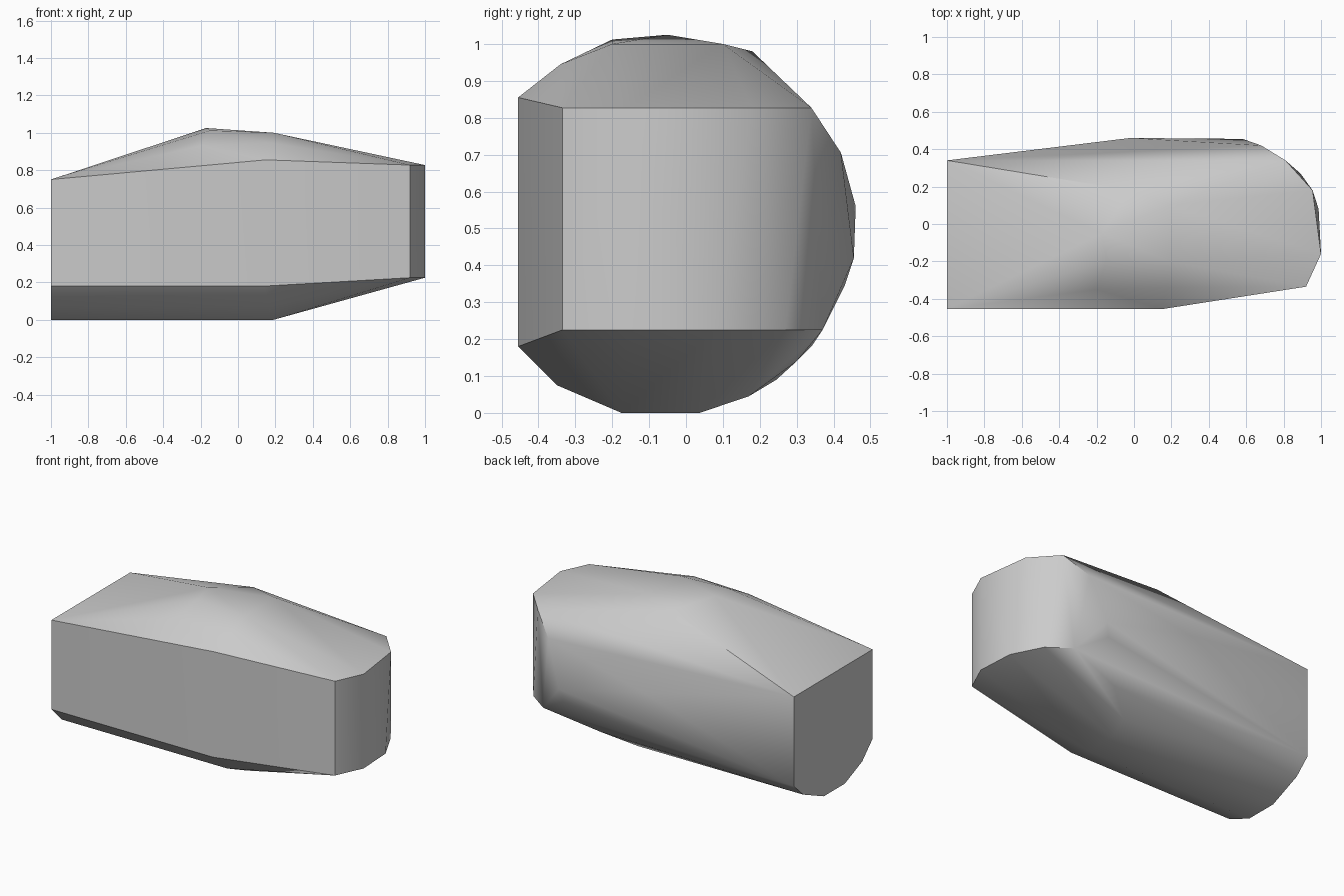
import bpy
import bmesh
import math

cube = bpy.data.objects.get("Cube")
if cube:
    bpy.data.objects.remove(cube, do_unlink=True)

# Flat end: (y, z) outline at x = -1
flat_end = [(-.455, .75), (.34, .75), (.34, .18), (.245, .09),
            (.037, 0), (-.175, 0), (-.35, .075), (-.455, .18)]
# Rounded end: (x, y) outlines of the upper and lower rims
upper_rim = [(.92, -.335), (1, -.16), (.955, .18), (.81, .34)]
lower_rim = [(.92, -.335), (1, -.16), (.987, .08), (.89, .27), (.75, .37)]
# Belly, where the underside starts to rise
belly = [(.14, -.455, .18), (.17, -.35, .075), (.19, -.175, 0), (.19, .037, 0),
         (.22, .17, .045), (.40, .30, .14), (.55, .43, .345)]
# Crown and the bulging back
crown = [(.15, -.455, .855), (.18, -.34, .945), (-.2, -.35, .93),
         (-.15, -.2, 1.012), (-.17, -.05, 1.025), (.19, -.2, 1.0),
         (.19, .1, 1.0), (-.02, .18, .98)]
back = [(.68, .42, .705), (-.02, .46, .56), (.58, .455, .42)]

points = [(-1, y, z) for y, z in flat_end]
points += [(x, y, .827) for x, y in upper_rim]
points += [(x, y, .225) for x, y in lower_rim]
points += belly + crown + back

# Wrap a convex shell around the outlines
bm = bmesh.new()
for p in points:
    bm.verts.new(p)
hull = bmesh.ops.convex_hull(bm, input=bm.verts[:])
loose = [v for v in bm.verts if not v.link_faces]
bmesh.ops.delete(bm, geom=loose, context='VERTS')
bmesh.ops.dissolve_limit(bm, angle_limit=math.radians(1),
                         verts=bm.verts[:], edges=bm.edges[:])
bmesh.ops.recalc_face_normals(bm, faces=bm.faces[:])
mesh = bpy.data.meshes.new("rounded_block")
bm.to_mesh(mesh)
bm.free()

block = bpy.data.objects.new("rounded_block", mesh)
bpy.context.collection.objects.link(block)

# Single light grey colour
grey = bpy.data.materials.new("light_grey")
grey.use_nodes = True
colour = (.6, .6, .6, 1)
grey.diffuse_color = colour
grey.node_tree.nodes["Principled BSDF"].inputs["Base Color"].default_value = colour
mesh.materials.append(grey)

# Smooth curved areas, keep the rims crisp
bpy.ops.object.select_all(action='DESELECT')
block.select_set(True)
bpy.context.view_layer.objects.active = block
bpy.ops.object.shade_smooth_by_angle(angle=math.radians(32))
